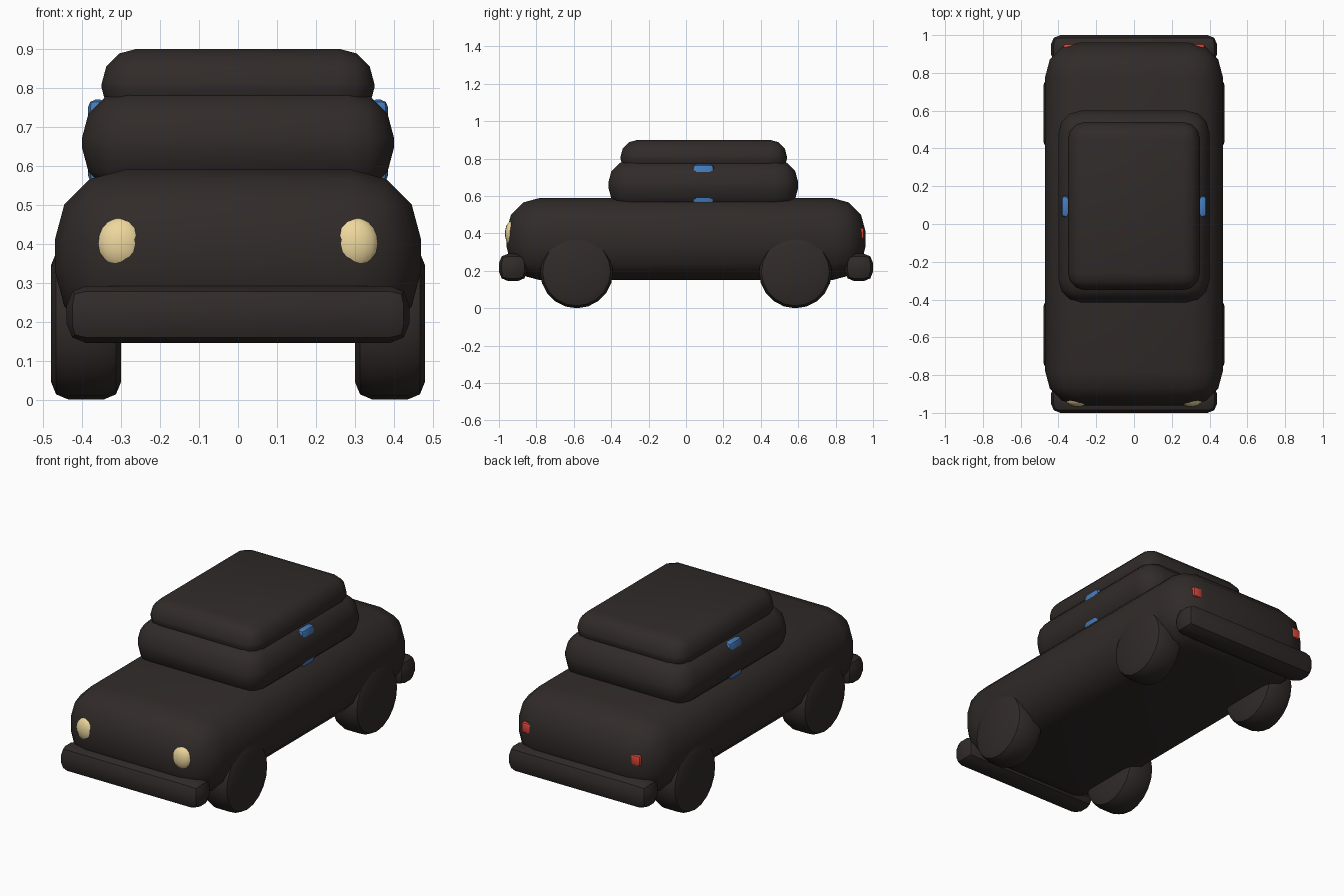
import bpy, bmesh, math
from mathutils import Matrix

if "Cube" in bpy.data.objects:
    bpy.data.objects.remove(bpy.data.objects["Cube"])


def material(name, rgb):
    m = bpy.data.materials.new(name)
    m.diffuse_color = (*rgb, 1)
    m.use_nodes = True
    m.node_tree.nodes["Principled BSDF"].inputs["Base Color"].default_value = m.diffuse_color
    return m


DARK = material("dark_paint", (0.03, 0.024, 0.022))
CREAM = material("lamp_cream", (0.85, 0.68, 0.34))
RED = material("lamp_red", (0.7, 0.06, 0.04))
BLUE = material("window_blue", (0.06, 0.2, 0.5))


def finish(name, bm, mat, bevel=0, segments=2, angle=40):
    me = bpy.data.meshes.new(name)
    bm.to_mesh(me)
    bm.free()
    ob = bpy.data.objects.new(name, me)
    bpy.context.collection.objects.link(ob)
    me.materials.append(mat)
    bpy.ops.object.select_all(action='DESELECT')
    ob.select_set(True)
    bpy.context.view_layer.objects.active = ob
    if bevel:
        mod = ob.modifiers.new("Bevel", 'BEVEL')
        mod.width = bevel
        mod.segments = segments
        mod.limit_method = 'ANGLE'
        mod.angle_limit = math.radians(40)
        bpy.ops.object.modifier_apply(modifier=mod.name)
    bpy.ops.object.shade_smooth_by_angle(angle=math.radians(angle))
    return ob


def box(name, x, y, z, mat, bevel, segments=3):
    # x, y, z are (low, high) ranges
    bm = bmesh.new()
    ranges = (x, y, z)
    centre = [(a + b) / 2 for a, b in ranges]
    size = [b - a for a, b in ranges]
    bmesh.ops.create_cube(bm, size=1, matrix=Matrix.Translation(centre) @ Matrix.Diagonal((*size, 1)))
    return finish(name, bm, mat, bevel, segments)


# Rounded shell: body, cabin and roof
box("body", (-0.47, 0.47), (-0.96, 0.96), (0.15, 0.59), DARK, 0.18)
box("cabin", (-0.40, 0.40), (-0.415, 0.60), (0.525, 0.793), DARK, 0.12)
box("roof", (-0.35, 0.35), (-0.35, 0.54), (0.71, 0.90), DARK, 0.09)

# Bumpers
for side, end in ((-1, "front"), (1, "rear")):
    y = sorted((side * 0.85, side * 1.0))
    box(end + "_bumper", (-0.44, 0.44), y, (0.145, 0.292), DARK, 0.05, 2)

for sx, side in ((-1, "left"), (1, "right")):
    # Wheels
    for sy, end in ((-1, "front"), (1, "rear")):
        bm = bmesh.new()
        bmesh.ops.create_cone(bm, cap_ends=True, segments=20, radius1=0.195, radius2=0.195, depth=0.18,
                              matrix=Matrix.Translation((sx * 0.39, sy * 0.585, 0.195))
                              @ Matrix.Rotation(math.pi / 2, 4, 'Y'))
        finish(f"{end}_{side}_wheel", bm, DARK, 0.045, 2)

    # Headlights: flattened spheres set into the nose
    bm = bmesh.new()
    bmesh.ops.create_uvsphere(bm, u_segments=16, v_segments=10, radius=1,
                              matrix=Matrix.Translation((sx * 0.30, -0.93, 0.40))
                              @ Matrix.Diagonal((0.062, 0.038, 0.068, 1)))
    finish(side + "_headlight", bm, CREAM)

    # Tail lights
    box(side + "_tail_light", sorted((sx * 0.315, sx * 0.375)), (0.91, 0.953), (0.37, 0.43), RED, 0.012, 2)

    # Side windows, showing only where the cabin wall curves in
    box(side + "_window", sorted((sx * 0.335, sx * 0.385)), (0.035, 0.15), (0.555, 0.77), BLUE, 0.02, 2)
